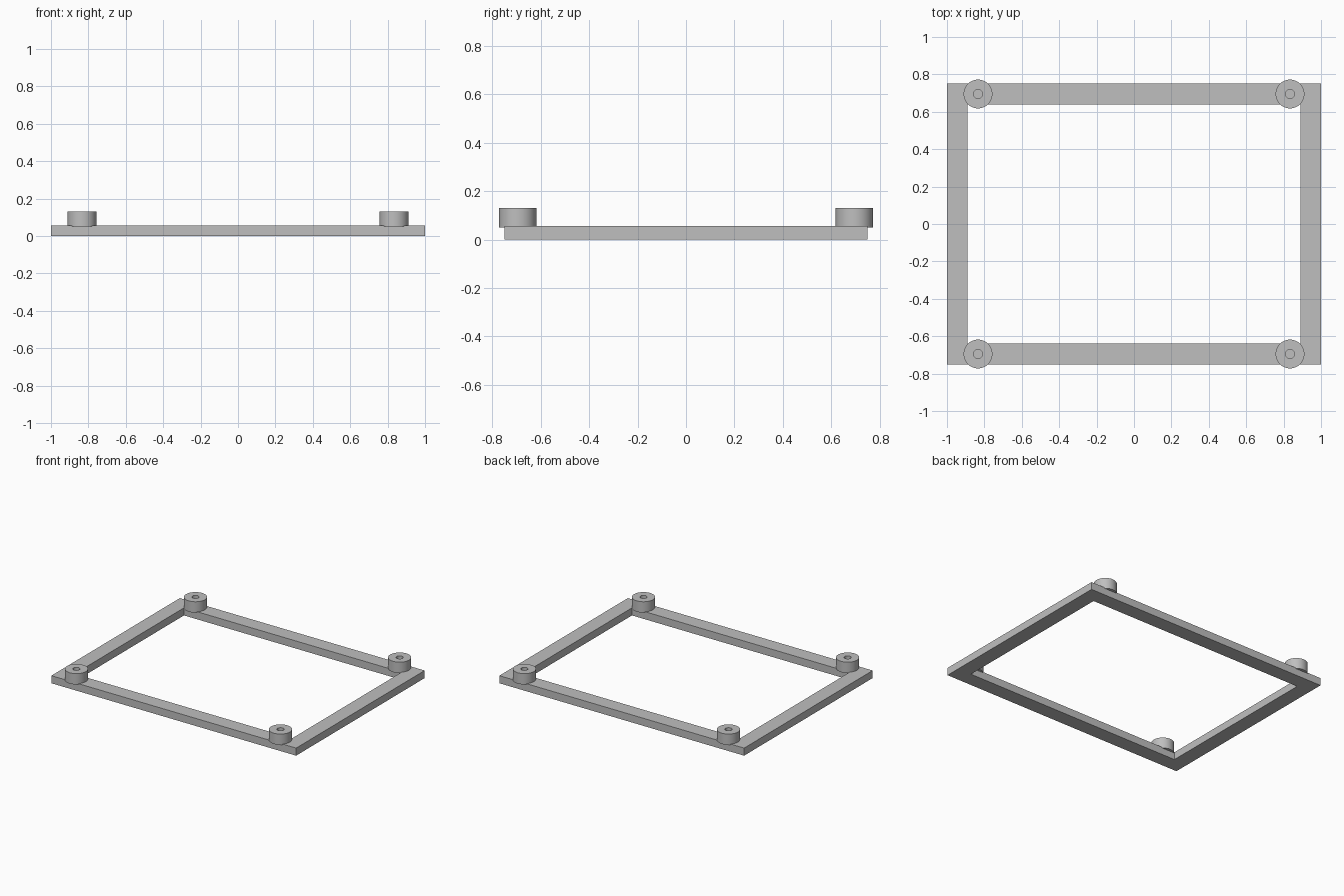
import bpy, bmesh, math

cube = bpy.data.objects.get("Cube")
if cube:
    bpy.data.objects.remove(cube, do_unlink=True)

grey = bpy.data.materials.new("light_grey")
grey.use_nodes = True
colour = (0.52, 0.52, 0.52, 1)
grey.diffuse_color = colour
grey.node_tree.nodes["Principled BSDF"].inputs["Base Color"].default_value = colour


def ring_object(name, outer, inner, bottom, top, location=(0, 0, 0)):
    """Upright solid between two matching closed outlines."""
    bm = bmesh.new()
    loops = [[bm.verts.new((x, y, z)) for x, y in outline]
             for outline, z in ((outer, bottom), (outer, top), (inner, top), (inner, bottom))]
    n = len(outer)
    for k in range(4):
        a, b = loops[k], loops[(k + 1) % 4]
        for i in range(n):
            j = (i + 1) % n
            bm.faces.new((a[i], a[j], b[j], b[i]))
    bmesh.ops.recalc_face_normals(bm, faces=bm.faces)
    mesh = bpy.data.meshes.new(name)
    bm.to_mesh(mesh)
    bm.free()
    mesh.materials.append(grey)
    obj = bpy.data.objects.new(name, mesh)
    obj.location = location
    bpy.context.collection.objects.link(obj)
    return obj


def rectangle(x, y):
    return [(-x, -y), (x, -y), (x, y), (-x, y)]


def circle(radius, sides=48):
    return [(radius * math.cos(math.tau * i / sides), radius * math.sin(math.tau * i / sides))
            for i in range(sides)]


# Flat rectangular frame
WIDTH = 0.111
ring_object("frame", rectangle(1, 0.75), rectangle(1 - WIDTH, 0.75 - WIDTH), 0, 0.056)

# Hollow corner bosses, sunk slightly into the frame
for side, sx in (("right", -1), ("left", 1)):
    for end, sy in (("front", -1), ("back", 1)):
        boss = ring_object(f"{end}_{side}_boss", circle(0.077), circle(0.024),
                           0.05, 0.13, (sx * 0.834, sy * 0.695, 0))
        bpy.ops.object.select_all(action="DESELECT")
        boss.select_set(True)
        bpy.context.view_layer.objects.active = boss
        bpy.ops.object.shade_smooth_by_angle(angle=math.radians(30))
